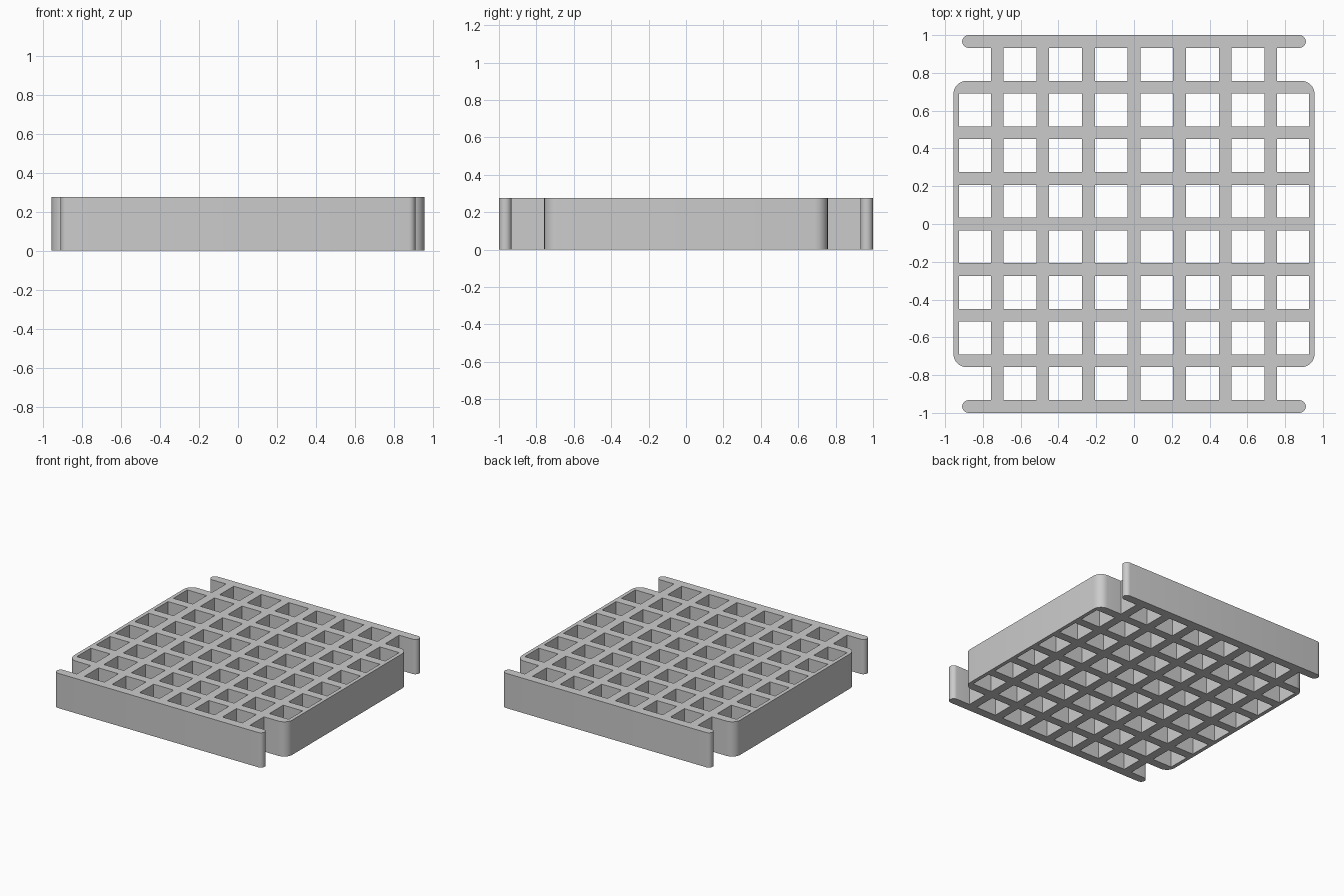
import bpy, bmesh
from math import sin, cos, radians

cube = bpy.data.objects.get("Cube")
if cube:
    bpy.data.objects.remove(cube, do_unlink=True)

HEIGHT = 0.275
PITCH = 0.2414        # spacing of the ribs
HALF_RIB = 0.0338
HALF_X = 0.956        # outer side of the body
HALF_Y = 3 * PITCH + HALF_RIB
CORNER = 0.07
BAR_Y = 1 - HALF_RIB  # centre line of the end bars
BAR_X = 0.91

grey = bpy.data.materials.new("light grey")
grey.use_nodes = True
colour = (0.6, 0.6, 0.6, 1)
grey.diffuse_color = colour
grey.node_tree.nodes["Principled BSDF"].inputs["Base Color"].default_value = colour


def arc(cx, cy, r, start, end, steps):
    angles = [radians(start + (end - start) * i / steps) for i in range(steps + 1)]
    return [(cx + r * cos(a), cy + r * sin(a)) for a in angles]


def add_prism(bm, outline, z0, z1):
    low = [bm.verts.new((x, y, z0)) for x, y in outline]
    high = [bm.verts.new((x, y, z1)) for x, y in outline]
    bm.faces.new(low[::-1])
    bm.faces.new(high)
    n = len(outline)
    for i in range(n):
        j = (i + 1) % n
        bm.faces.new((low[i], low[j], high[j], high[i]))


def make_object(name, bm):
    mesh = bpy.data.meshes.new(name)
    bm.to_mesh(mesh)
    bm.free()
    mesh.materials.append(grey)
    obj = bpy.data.objects.new(name, mesh)
    bpy.context.collection.objects.link(obj)
    return obj


# Outline: body corner, neck and rounded end bar, mirrored to all quarters
neck_x = 3 * PITCH + HALF_RIB
quarter = arc(HALF_X - CORNER, HALF_Y - CORNER, CORNER, 0, 90, 6)
quarter += [(neck_x, HALF_Y), (neck_x, BAR_Y - HALF_RIB)]
quarter += arc(BAR_X - HALF_RIB, BAR_Y, HALF_RIB, -90, 90, 12)
half = quarter + [(-x, y) for x, y in reversed(quarter)]
outline = half + [(-x, -y) for x, y in half]
bm = bmesh.new()
add_prism(bm, outline, 0, HEIGHT)
grid = make_object("grid_tray", bm)

# Square openings: eight columns, the outer two only within the body
bm = bmesh.new()
for col in range(-4, 4):
    x0 = max(col * PITCH + HALF_RIB, -0.927)
    x1 = min((col + 1) * PITCH - HALF_RIB, 0.927)
    rows = range(-3, 3) if col in (-4, 3) else range(-4, 4)
    for row in rows:
        y0 = row * PITCH + HALF_RIB
        y1 = (row + 1) * PITCH - HALF_RIB
        add_prism(bm, [(x0, y0), (x1, y0), (x1, y1), (x0, y1)], -0.1, HEIGHT + 0.1)
cutter = make_object("opening_cutter", bm)
cutter.hide_render = True

# Cut the openings, then smooth only the rounded ends and corners
cut = grid.modifiers.new("openings", 'BOOLEAN')
cut.operation = 'DIFFERENCE'
cut.solver = 'EXACT'
cut.object = cutter
bpy.ops.object.select_all(action='DESELECT')
grid.select_set(True)
bpy.context.view_layer.objects.active = grid
bpy.ops.object.modifier_apply(modifier=cut.name)
bpy.data.objects.remove(cutter, do_unlink=True)
bpy.ops.object.shade_smooth_by_angle(angle=radians(30))
